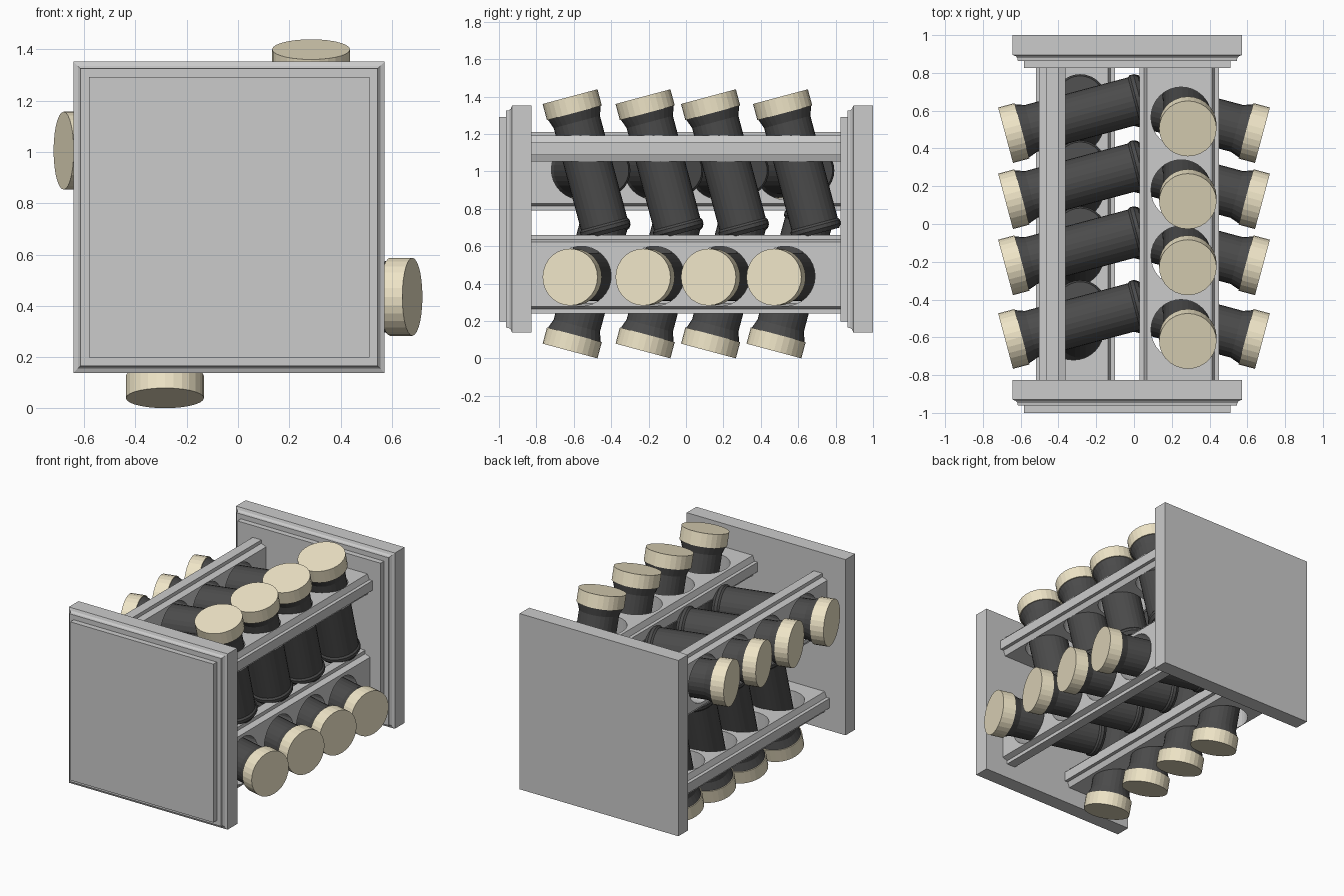
import bpy, bmesh, math
from mathutils import Matrix, Vector

if "Cube" in bpy.data.objects:
    bpy.data.objects.remove(bpy.data.objects["Cube"])


def material(name, color):
    m = bpy.data.materials.new(name)
    m.diffuse_color = (*color, 1)
    m.use_nodes = True
    m.node_tree.nodes["Principled BSDF"].inputs["Base Color"].default_value = m.diffuse_color
    return m


CREAM = material("cream_lid", (0.86, 0.78, 0.57))
DARK = material("dark_jar", (0.07, 0.07, 0.07))
SIDES = ["top", "right", "bottom", "left"]


def add(name, bm, matrix, mat=None):
    bmesh.ops.recalc_face_normals(bm, faces=bm.faces)
    me = bpy.data.meshes.new(name)
    bm.to_mesh(me)
    bm.free()
    if mat:
        me.materials.append(mat)
    ob = bpy.data.objects.new(name, me)
    ob.matrix_world = matrix
    bpy.context.collection.objects.link(ob)
    return ob


def stack(loops):
    """Skin a list of closed loops and cap both ends."""
    bm = bmesh.new()
    rings = [[bm.verts.new(p) for p in loop] for loop in loops]
    n = len(rings[0])
    for a, b in zip(rings, rings[1:]):
        for i in range(n):
            j = (i + 1) % n
            bm.faces.new((a[i], a[j], b[j], b[i]))
    bm.faces.new(rings[0])
    bm.faces.new(rings[-1])
    return bm


def lathe(profile, n=28):
    return stack([[(r * math.cos(2 * math.pi * i / n), r * math.sin(2 * math.pi * i / n), z)
                   for i in range(n)] for r, z in profile])


def square(h, y):
    return [(-h, y, -h), (h, y, -h), (h, y, h), (-h, y, h)]


def frame(cx, cz, k):
    return Matrix.Translation((cx, 0, cz)) @ Matrix.Rotation(k * math.pi / 2, 4, 'Y')


# moulded end plates (the back one is a shifted copy of the front one)
PLATE = [(0.607, 0), (0.607, -0.105), (0.59, -0.112), (0.582, -0.122), (0.58, -0.137),
         (0.547, -0.137), (0.547, -0.175)]
for name, y in (("front_plate", -0.825), ("back_plate", 1.0)):
    add(name, stack([square(h, d) for h, d in PLATE]), Matrix.Translation((-0.035, y, 0.745)))

# jar and lid outlines, measured down from the lid top
LID = [(0.152, 0), (0.152, -0.09)]
JAR = [(0.146, -0.09), (0.128, -0.14), (0.128, -0.705), (0.137, -0.717),
       (0.137, -0.737), (0.122, -0.758)]
# board cross-section: a slab with a tongue along both long edges
HALF = [(0.172, -0.07), (0.186, -0.033), (0.21, -0.033),
        (0.21, 0.033), (0.186, 0.033), (0.172, 0.07)]
BOARD = HALF + [(-u, v) for u, v in reversed(HALF)]

for k, side in enumerate(SIDES):
    ys = [-0.62, -0.23, 0.12, 0.505 if side == "top" else 0.47]

    # jar holder board, drilled with four holes
    m = frame(-0.035, 0.725, k) @ Matrix.Translation((0.275, 0, 0.397))
    board = add(side + "_board",
                stack([[(u, y, v) for u, v in BOARD] for y in (-0.827, 0.827)]), m)
    cut = bmesh.new()
    for y in ys:
        bmesh.ops.create_cone(cut, cap_ends=True, segments=32, radius1=0.16, radius2=0.16,
                              depth=0.4, matrix=Matrix.Translation((0.01, y + 0.06, 0)))
    cutter = add(side + "_hole_cutter", cut, m)
    cutter.hide_render = True
    cutter.hide_viewport = True
    mod = board.modifiers.new("holes", 'BOOLEAN')
    mod.operation = 'DIFFERENCE'
    mod.solver = 'EXACT'
    mod.object = cutter

    # tilted jars with lids pointing outwards
    for i, y in enumerate(ys):
        jm = (frame(0, 0.72, k) @ Matrix.Translation((0.285, y, 0.68))
              @ Matrix.Rotation(math.radians(15), 4, 'X'))
        add(f"{side}_lid_{i + 1}", lathe(LID), jm, CREAM)
        add(f"{side}_jar_{i + 1}", lathe(JAR), jm, DARK)
